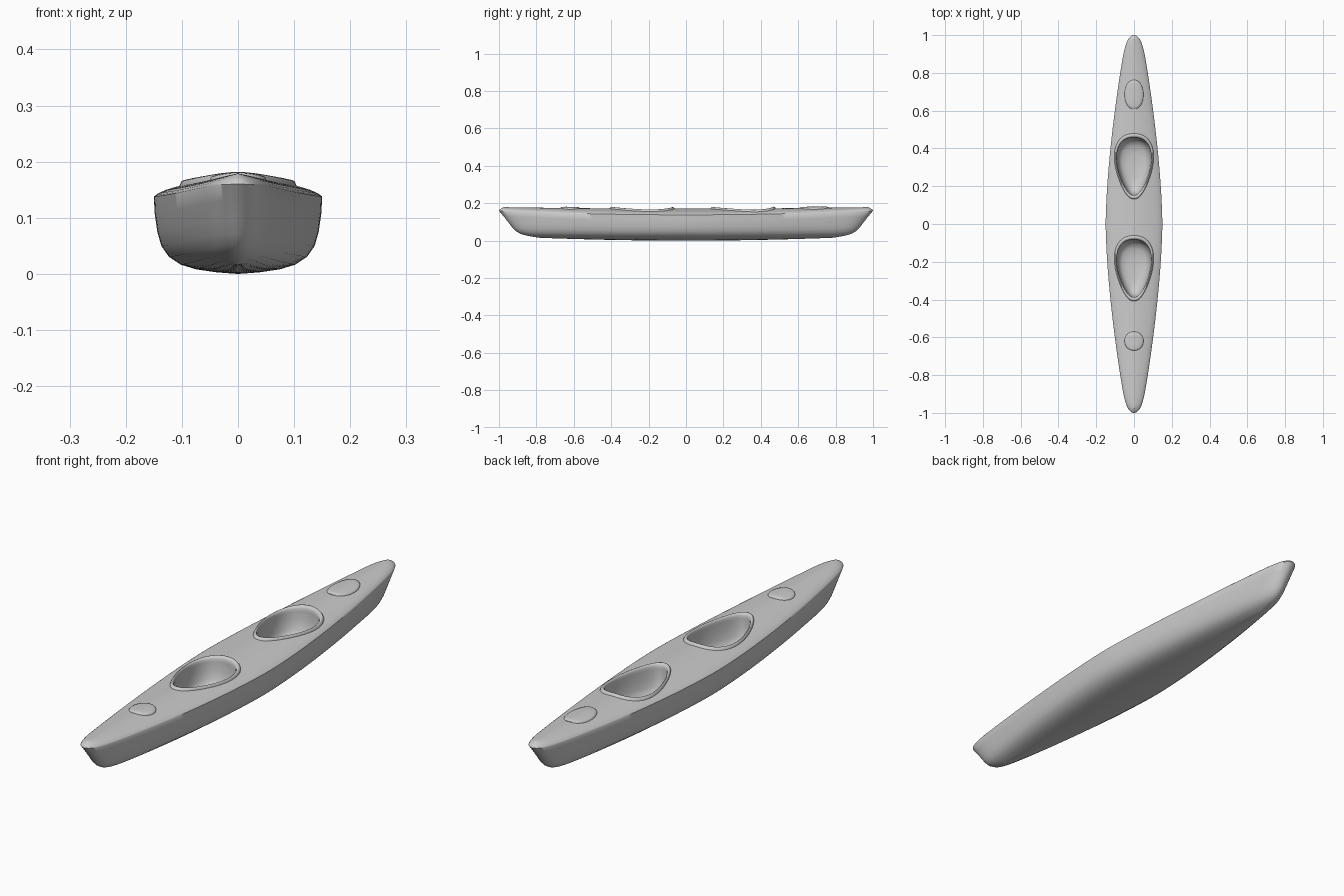
import bpy, bmesh
from math import sin, cos, pi, copysign

if "Cube" in bpy.data.objects:
    bpy.data.objects.remove(bpy.data.objects["Cube"])


def half_width(u):
    u = min(abs(u), 1.0)
    return (0.15 - 0.11 * u ** 1.6) * max(0.0, 1 - u ** 30) ** 0.5


def gunwale_z(y):
    return 0.138 + 0.022 * y * y


def crown(q, y):
    return (0.026 - 0.014 * y * y) * (1 - abs(q) ** 1.7) + 0.007 * (1 - abs(q) ** 12)


def deck_z(x, y):
    return gunwale_z(y) + crown(min(1, abs(x) / half_width(y)), y)


def loft(name, rings, cap=False, wrap=True):
    """Skin a list of closed rings; optionally cap both ends."""
    bm = bmesh.new()
    rows = [[bm.verts.new(p) for p in r] for r in rings]
    n = len(rows[0])
    for a, b in zip(rows, rows[1:]):
        for i in range(n):
            j = (i + 1) % n
            bm.faces.new((a[i], a[j], b[j], b[i]))
    if cap:
        bm.faces.new(rows[0])
    bmesh.ops.remove_doubles(bm, verts=bm.verts, dist=1e-5)
    bmesh.ops.dissolve_degenerate(bm, edges=bm.edges, dist=1e-6)
    bmesh.ops.recalc_face_normals(bm, faces=bm.faces)
    me = bpy.data.meshes.new(name)
    bm.to_mesh(me)
    bm.free()
    ob = bpy.data.objects.new(name, me)
    bpy.context.collection.objects.link(ob)
    return ob


def smooth(ob, angle=40):
    bpy.ops.object.select_all(action='DESELECT')
    ob.select_set(True)
    bpy.context.view_layer.objects.active = ob
    bpy.ops.object.shade_smooth_by_angle(angle=angle * pi / 180)


def egg(cy, s, hw, hl, k, n=64):
    """Egg outline, wider towards +y when k > 0."""
    pts = []
    for i in range(n):
        a = 2 * pi * i / n
        c = copysign(abs(cos(a)) ** 0.88, cos(a))
        pts.append((s * hw * c * (1 + k * sin(a)), cy + s * hl * sin(a)))
    return pts


# Hull and deck: one loop per station; (width, length, height) factors below the gunwale
SECTION = [(1, 1, 1), (.99, .975, .78), (.96, .95, .55), (.91, .93, .36), (.82, .91, .22),
           (.68, .885, .12), (.5, .85, .06), (.25, .81, .02), (0, .78, 0)]
DECK = [.98, .94, .86, .74, .6, .45, .3, .15, 0]
side = SECTION + [(-w, l, h) for w, l, h in SECTION[-2::-1]]
deck = [-q for q in DECK] + DECK[-2::-1]
stations = []
N = 100
for i in range(N + 1):
    u = sin(pi * (i / N - 0.5))
    hw = half_width(u) if 0 < i < N else 0.0
    ring = []
    for w, l, h in side:
        y = u * l
        zb = 0.025 * y * y
        ring.append((w * hw, y, zb + (gunwale_z(u) - zb) * h))
    for q in deck:
        ring.append((q * hw, u * (1 - 0.025 * (1 - q * q)), gunwale_z(u) + crown(q, u)))
    stations.append(ring)
hull = loft("hull", stations)

# Cockpits: smooth tubs cut from the hull, with a raised rim following the deck
TUB = [(.88, .25), (.88, .15), (.865, .12), (.83, .085), (.75, .06), (.6, .047), (.35, .041), (0, .04)]
RIM = [(1.0, -.003), (.985, .003), (.96, .008), (.93, .009), (.895, .006), (.873, -.001), (.87, -.012)]
for label, cy in (("front", -0.235), ("rear", 0.305)):
    shape = (0.1, 0.175, 0.32)
    cutter = loft(label + "_cockpit_cutter",
                  [[(x, y, z) for x, y in egg(cy, s, *shape)] for s, z in TUB], cap=True)
    cutter.hide_render = True
    mod = hull.modifiers.new(label + "_cockpit", 'BOOLEAN')
    mod.operation = 'DIFFERENCE'
    mod.solver = 'EXACT'
    mod.object = cutter
    bpy.context.view_layer.objects.active = hull
    bpy.ops.object.modifier_apply(modifier=mod.name)
    bpy.data.objects.remove(cutter)
    smooth(loft(label + "_cockpit_rim",
                [[(x, y, deck_z(x, y) + d) for x, y in egg(cy, s, *shape)] for s, d in RIM]), 60)
smooth(hull, 50)

# Hatch covers: low domes on the deck
COVER = [(1, -.003), (1, .002), (.95, .005), (.8, .0065), (.4, .007), (0, .007)]
for label, cy, hl in (("front", -0.62, 0.05), ("rear", 0.685, 0.077)):
    smooth(loft(label + "_hatch_cover",
                [[(x, y, deck_z(x, y) + d) for x, y in egg(cy, s, 0.05, hl, 0, 40)] for s, d in COVER]), 50)
